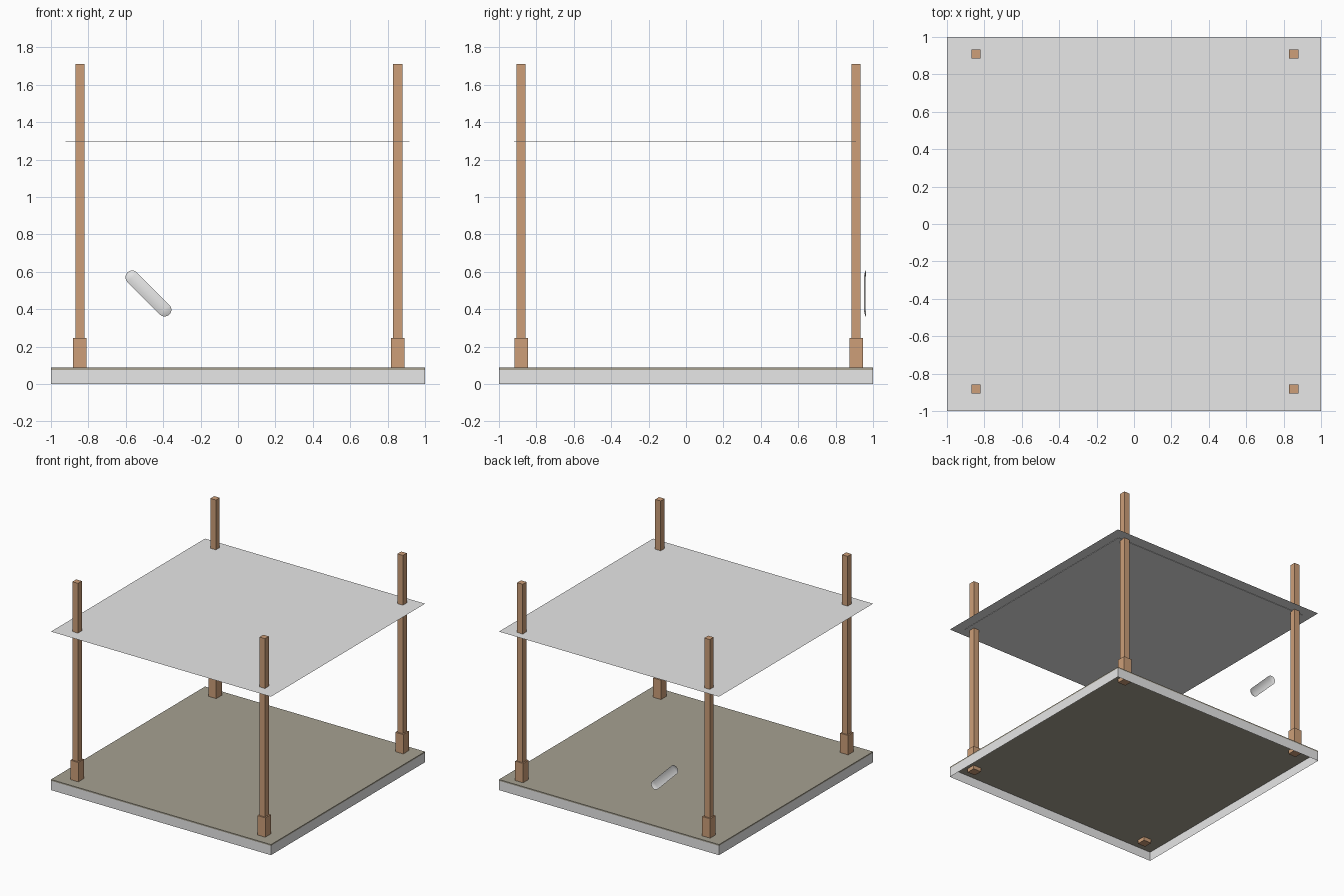
import bpy, bmesh, math
from mathutils import Vector

if "Cube" in bpy.data.objects:
    bpy.data.objects.remove(bpy.data.objects["Cube"])


def material(name, rgb):
    m = bpy.data.materials.new(name)
    m.diffuse_color = (*rgb, 1)
    m.use_nodes = True
    m.node_tree.nodes["Principled BSDF"].inputs["Base Color"].default_value = m.diffuse_color
    return m


GREY = material("light grey", (0.8, 0.8, 0.8))
WOOD = material("wood brown", (0.61, 0.345, 0.19))
FLOOR = material("grey brown floor", (0.385, 0.357, 0.285))


def finish(bm, name, mat):
    me = bpy.data.meshes.new(name)
    bm.to_mesh(me)
    bm.free()
    me.materials.append(mat)
    ob = bpy.data.objects.new(name, me)
    bpy.context.collection.objects.link(ob)
    return ob


def box(name, lo, hi, mat, open_ends=False):
    bm = bmesh.new()
    bmesh.ops.create_cube(bm, size=1)
    for v in bm.verts:
        v.co = [lo[i] if v.co[i] < 0 else hi[i] for i in range(3)]
    if open_ends:
        bm.normal_update()
        caps = [f for f in bm.faces if abs(f.normal.z) > 0.5]
        bmesh.ops.delete(bm, geom=caps, context="FACES_ONLY")
    return finish(bm, name, mat)


# Base: thin floor board on an open skirt
box("base_skirt", (-1, -1, 0), (1, 1, 0.076), GREY, open_ends=True)
box("floor_board", (-1, -1, 0.076), (1, 1, 0.087), FLOOR)

# Corner posts with thicker feet
for sx, x in (("left", -0.845), ("right", 0.855)):
    for sy, y in (("front", -0.882), ("back", 0.909)):
        for part, r, z0, z1 in (("foot", 0.036, 0.045, 0.246),
                                ("post", 0.025, 0.246, 1.711)):
            box(f"{sy}_{sx}_{part}", (x - r, y - r, z0), (x + r, y + r, z1), WOOD)

# Roof sheet, with a smaller thin panel under it
bm = bmesh.new()
bmesh.ops.create_grid(bm, x_segments=1, y_segments=1, size=1)
for v in bm.verts:
    v.co.z = 1.302
finish(bm, "roof_sheet", GREY)
box("roof_under_panel", (-0.922, -0.92, 1.297), (0.918, 0.909, 1.3), GREY)

# Slanted, slightly bowed handle plate floating behind the back edge
R, HALF, N, RINGS = 0.036, 0.123, 10, 4
bm = bmesh.new()
outline = []
for side in (1, -1):
    for i in range(N + 1):
        a = math.pi * (i / N - 0.5)
        outline.append((side * (HALF + R * math.cos(a)), side * R * math.sin(a)))
along = Vector((1, 0, -1)).normalized()
across = Vector((1, 0, 1)).normalized()
rings = []
for k in range(RINGS + 1):
    f = k / RINGS
    ring = []
    for u, w in outline:
        spine = max(-HALF, min(HALF, u))
        pu, pw = spine + (u - spine) * f, w * f
        bow = 0.946 + 0.009 * (pu / (HALF + R)) ** 2 + 0.007 * f * f
        p = Vector((-0.479, bow, 0.484)) + along * pu + across * pw
        ring.append(bm.verts.new(p))
    rings.append(ring)
n = len(outline)
for a, b in zip(rings, rings[1:]):
    for i in range(n):
        j = (i + 1) % n
        bm.faces.new((a[i], a[j], b[j], b[i]))
bmesh.ops.remove_doubles(bm, verts=bm.verts, dist=0.0001)
bmesh.ops.recalc_face_normals(bm, faces=bm.faces)
for f in bm.faces:
    f.smooth = True
finish(bm, "handle_plate", GREY)
